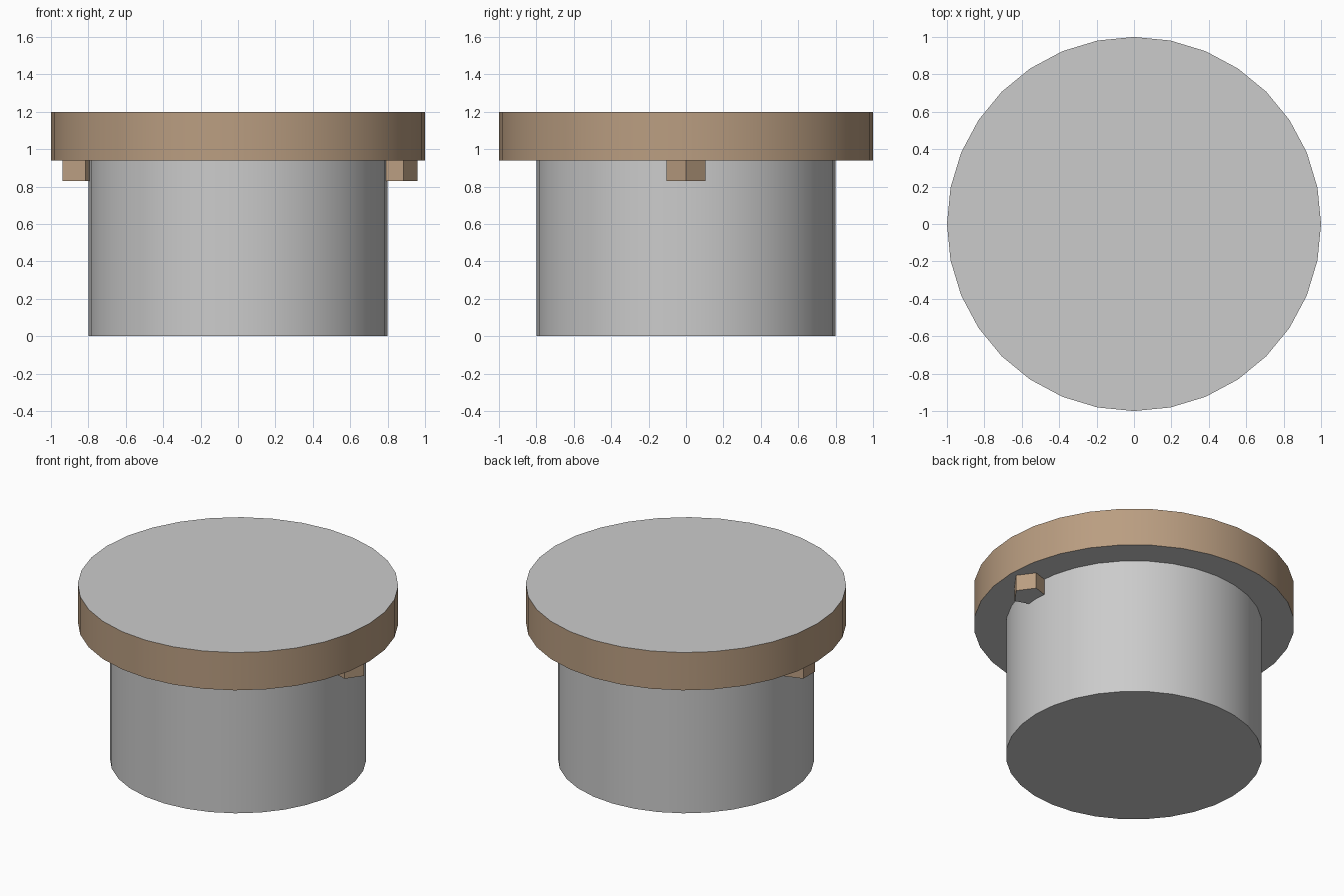
import bpy, math

if "Cube" in bpy.data.objects:
    bpy.data.objects.remove(bpy.data.objects["Cube"])

brown = bpy.data.materials.new("brown")
brown.diffuse_color = (0.49, 0.34, 0.22, 1)
brown.use_nodes = True
brown.node_tree.nodes["Principled BSDF"].inputs["Base Color"].default_value = brown.diffuse_color
grey = bpy.data.materials.new("grey")
grey.diffuse_color = (0.8, 0.8, 0.8, 1)
grey.use_nodes = True
grey.node_tree.nodes["Principled BSDF"].inputs["Base Color"].default_value = grey.diffuse_color


def prism(name, sides, radius, x, z0, z1, brown_sides=False):
    """Upright prism with its first corner towards +x."""
    bpy.ops.mesh.primitive_cylinder_add(
        vertices=sides, radius=radius, depth=z1 - z0,
        location=(x, 0, (z0 + z1) / 2), rotation=(0, 0, -math.pi / 2))
    ob = bpy.context.object
    ob.name = name
    bpy.ops.object.transform_apply(location=False, rotation=True, scale=False)
    bpy.ops.object.shade_smooth_by_angle(angle=math.radians(30))
    # Brown rim with grey end caps
    if brown_sides:
        ob.data.materials.append(grey)
        ob.data.materials.append(brown)
        for p in ob.data.polygons:
            p.material_index = 1 if abs(p.normal.z) < 0.5 else 0
    return ob


# Main drum
prism("body", 32, 0.8, 0, 0.0, 0.94)

# Wide lid
prism("lid", 32, 1.0, 0, 0.94, 1.2, True)

# Five-sided lugs under the lid, both pointing the same way
for side, x in (("left", -0.85), ("right", 0.85)):
    prism("lug_" + side, 5, 0.11, x, 0.83, 0.95, True)
